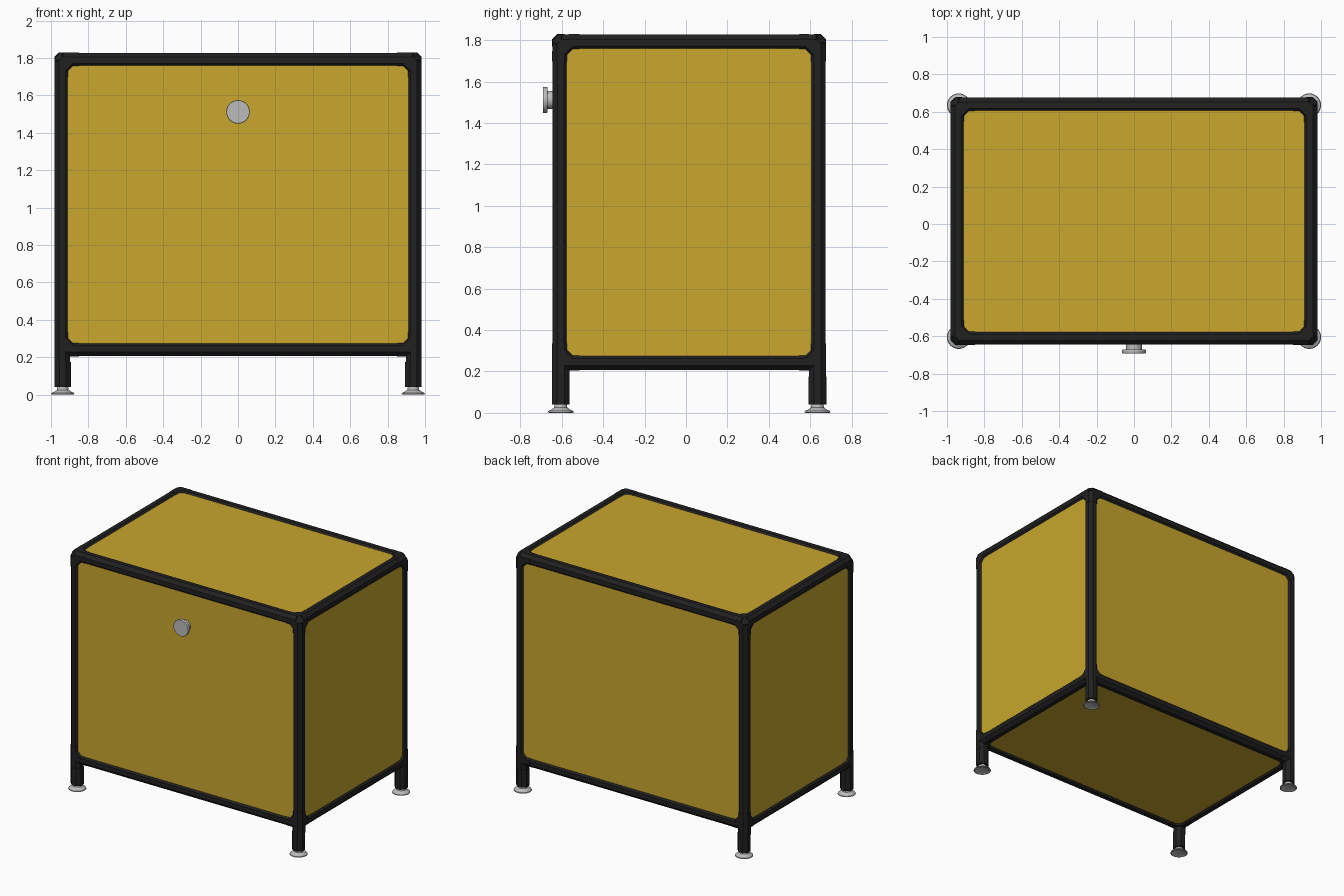
import bpy
import bmesh
import math
from mathutils import Vector, Matrix

cube = bpy.data.objects.get("Cube")
if cube:
    bpy.data.objects.remove(cube, do_unlink=True)


def material(name, color, metallic=0.0):
    mat = bpy.data.materials.new(name)
    mat.use_nodes = True
    mat.diffuse_color = (*color, 1)
    bsdf = mat.node_tree.nodes["Principled BSDF"]
    bsdf.inputs["Base Color"].default_value = (*color, 1)
    bsdf.inputs["Roughness"].default_value = 0.5
    return mat


YELLOW = material("mustard yellow", (0.58, 0.385, 0.026))
BLACK = material("frame black", (0.015, 0.015, 0.015))
SILVER = material("silver grey", (0.5, 0.5, 0.5))

# Tube axes of the frame
HX, HY, CY = 0.94, 0.62, 0.015
Z0, Z1 = 0.246, 1.788
R = 0.04


def finish(bm, name, mat, smooth=False):
    bmesh.ops.recalc_face_normals(bm, faces=bm.faces)
    mesh = bpy.data.meshes.new(name)
    bm.to_mesh(mesh)
    bm.free()
    mesh.materials.append(mat)
    obj = bpy.data.objects.new(name, mesh)
    bpy.context.collection.objects.link(obj)
    if smooth:
        bpy.ops.object.select_all(action="DESELECT")
        obj.select_set(True)
        bpy.context.view_layer.objects.active = obj
        bpy.ops.object.shade_smooth_by_angle(angle=math.radians(35))
    return obj


def ring(center, direction, radius, sides=8):
    """Points of a polygon around an axis, with flats facing the other axes."""
    d = Vector(direction).normalized()
    u = Vector((0, 0, 1)) if abs(d.z) < 0.5 else Vector((1, 0, 0))
    v = d.cross(u)
    r = radius / math.cos(math.pi / sides)
    turns = [(i + 0.5) * math.tau / sides for i in range(sides)]
    return [Vector(center) + r * (math.cos(t) * u + math.sin(t) * v) for t in turns]


def add_tube(bm, a, b, radius):
    a, b = Vector(a), Vector(b)
    ends = [[bm.verts.new(p) for p in ring(c, b - a, radius)] for c in (a, b)]
    for i in range(8):
        j = (i + 1) % 8
        bm.faces.new((ends[0][i], ends[0][j], ends[1][j], ends[1][i]))
    bm.faces.new(ends[0])
    bm.faces.new(ends[1])


def lathe(name, profile, origin, rotation, mat, sides=32):
    """Spin a (radius, height) profile around its local z axis."""
    bm = bmesh.new()
    verts = [bm.verts.new((r, 0, h)) for r, h in profile]
    edges = [bm.edges.new(pair) for pair in zip(verts, verts[1:])]
    bmesh.ops.spin(bm, geom=verts + edges, cent=(0, 0, 0), axis=(0, 0, 1),
                   angle=math.tau, steps=sides)
    bmesh.ops.remove_doubles(bm, verts=bm.verts, dist=0.0001)
    bmesh.ops.transform(bm, matrix=Matrix.Translation(origin) @ rotation, verts=bm.verts)
    return finish(bm, name, mat, smooth=True)


# Frame tubes
def tube(name, a, b):
    bm = bmesh.new()
    add_tube(bm, a, b, R)
    finish(bm, name, BLACK)


for level, z in (("lower", Z0), ("upper", Z1)):
    for side, s in (("front", -1), ("back", 1)):
        tube(f"{level}_{side}_rail", (-HX, CY + s * HY, z), (HX, CY + s * HY, z))
    for side, s in (("right", -1), ("left", 1)):
        tube(f"{level}_{side}_rail", (s * HX, CY - HY, z), (s * HX, CY + HY, z))


# Corner fittings: faceted elbow with three short sleeves
def corner(name, p, inward):
    p = Vector(p)
    bm = bmesh.new()
    arms = [Vector([inward[k] if i == k else 0 for i in range(3)]) for k in range(3)]
    for arm in arms:
        for dist in (0.006, 0.058):
            for q in ring(p + arm * dist, arm, R + 0.001):
                bm.verts.new(q)
    hull = bmesh.ops.convex_hull(bm, input=bm.verts)
    spare = {v for v in hull["geom_interior"] if isinstance(v, bmesh.types.BMVert)}
    bmesh.ops.delete(bm, geom=list(spare), context="VERTS")
    bmesh.ops.dissolve_limit(bm, angle_limit=0.02, verts=bm.verts, edges=bm.edges)
    for arm in arms:
        add_tube(bm, p + arm * 0.04, p + arm * 0.09, R + 0.0015)
    finish(bm, name, BLACK)


foot_profile = [(0, 0.004), (0.05, 0.004), (0.056, 0), (0.063, 0.003), (0.06, 0.009),
                (0.045, 0.016), (0.032, 0.026), (0.028, 0.045), (0, 0.045)]

for fb, sy in (("front", -1), ("back", 1)):
    for lr, sx in (("right", -1), ("left", 1)):
        x, y = sx * HX, CY + sy * HY
        tube(f"{fb}_{lr}_post", (x, y, Z0), (x, y, Z1))
        corner(f"upper_{fb}_{lr}_corner", (x, y, Z1), (-sx, -sy, -1))
        corner(f"lower_{fb}_{lr}_corner", (x, y, Z0), (-sx, -sy, 1))
        # Leg and levelling foot
        lx = x - sx * 0.003
        bm = bmesh.new()
        add_tube(bm, (lx, y, 0.04), (lx, y, 0.175), 0.043)
        add_tube(bm, (x, y, 0.17), (x, y, 0.33), R + 0.0015)
        finish(bm, f"{fb}_{lr}_leg", BLACK)
        lathe(f"{fb}_{lr}_foot", foot_profile, (lx, y, 0), Matrix(), SILVER)


# Panels set just inside the outer face of the tubes
def panel(name, center, size):
    bm = bmesh.new()
    bmesh.ops.create_cube(bm, size=1)
    bmesh.ops.scale(bm, vec=size, verts=bm.verts)
    bmesh.ops.translate(bm, vec=center, verts=bm.verts)
    finish(bm, name, YELLOW)


T, OUT, LAP = 0.02, 0.018, 0.02
MID = (Z0 + Z1) / 2
W, D, H = 2 * HX - LAP, 2 * HY - LAP, Z1 - Z0 - LAP
for name, s in (("front_door", -1), ("back_panel", 1)):
    panel(name, (0, CY + s * (HY + OUT), MID), (W, T, H))
for name, s in (("right_panel", -1), ("left_panel", 1)):
    panel(name, (s * (HX + OUT), CY, MID), (T, D, H))
panel("top_panel", (0, CY, Z1 + OUT), (W, D, T))
panel("bottom_panel", (0, CY, Z0 - OUT), (W, D, T))

# Door knob, its axis pointing forward
knob_profile = [(0, 0), (0.043, 0), (0.043, 0.05), (0.061, 0.05), (0.063, 0.053),
                (0.063, 0.069), (0.061, 0.072), (0, 0.072)]
lathe("door_knob", knob_profile, (0, -0.62, 1.512),
      Matrix.Rotation(math.pi / 2, 4, "X"), SILVER)
